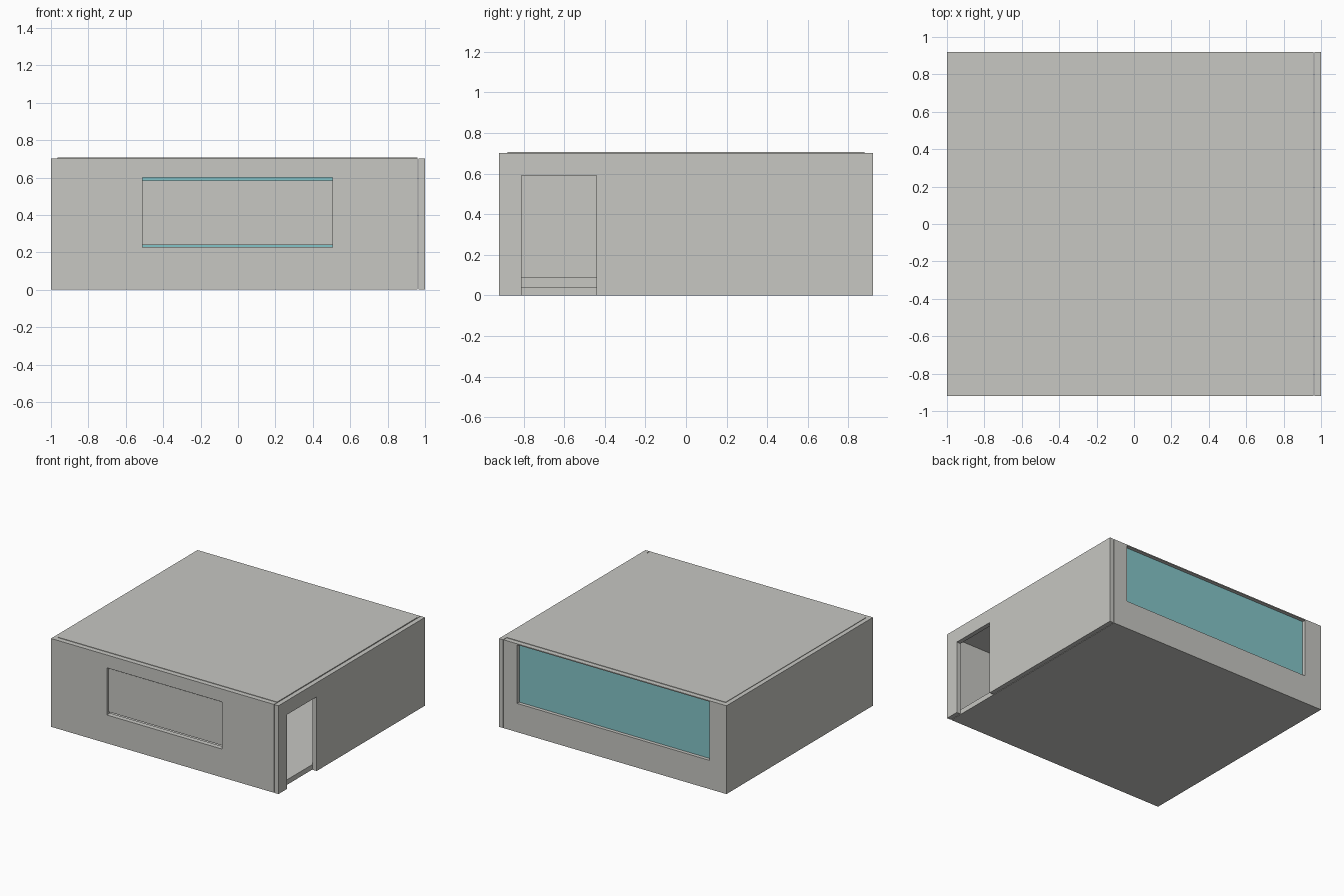
import bpy

if "Cube" in bpy.data.objects:
    bpy.data.objects.remove(bpy.data.objects["Cube"])


def material(name, rgb):
    m = bpy.data.materials.new(name)
    m.diffuse_color = (*rgb, 1.0)
    m.use_nodes = True
    m.node_tree.nodes["Principled BSDF"].inputs["Base Color"].default_value = m.diffuse_color
    return m


GREY = material("warm_grey", (0.57, 0.57, 0.54))
TEAL = material("teal_glass", (0.23, 0.56, 0.58))


def box(name, x, y, z, mat=GREY):
    """Axis-aligned box from (min, max) ranges."""
    bpy.ops.mesh.primitive_cube_add(size=1)
    ob = bpy.context.object
    ob.name = name
    r = (x, y, z)
    for v in ob.data.vertices:
        v.co = [(a + b) / 2 + c * (b - a) for (a, b), c in zip(r, v.co)]
    ob.data.materials.append(mat)
    return ob


def cut(wall, x, y, z):
    """Cut a rectangular opening through a wall."""
    cutter = box("opening_cutter", x, y, z)
    cutter.hide_render = True
    mod = wall.modifiers.new("opening", 'BOOLEAN')
    mod.operation = 'DIFFERENCE'
    mod.solver = 'EXACT'
    mod.object = cutter
    bpy.context.view_layer.objects.active = wall
    bpy.ops.object.modifier_apply(modifier=mod.name)
    bpy.data.objects.remove(cutter, do_unlink=True)


TOP = 0.702   # wall height
IN = 0.96     # inner edge of the right wall
YO, YI = 0.92, 0.88

# front wall with wide window
front = box("front_wall", (-1, IN), (-YO, -YI), (0, TOP))
cut(front, (-0.51, 0.505), (-1, -0.8), (0.225, 0.6))
box("front_window_panel", (-0.51, 0.505), (-0.895, -0.885), (0.24, 0.585))

# back wall with large glazed window
back = box("back_wall", (-1, IN), (YI, YO), (0, TOP))
cut(back, (-0.85, 0.84), (0.8, 1), (0.228, 0.694))
box("back_window_glass", (-0.85, 0.84), (0.883, 0.892), (0.228, 0.694), TEAL)

# left wall and its skirting
box("left_wall", (-1, -0.965), (-YI, YI), (0, TOP))
box("left_skirting", (-0.965, -0.955), (-YI, YI), (0.04, 0.09))

# right wall, a separate panel with the doorway
right = box("right_wall", (IN + 0.004, 1), (-YO, YO), (0, TOP))
cut(right, (0.9, 1.1), (-0.81, -0.44), (-0.1, 0.59))

# floor and roof slabs
box("floor", (-0.965, IN), (-YI, YI), (0, 0.04))
box("roof", (-0.965, IN), (-YI, YI), (0.665, 0.706))
